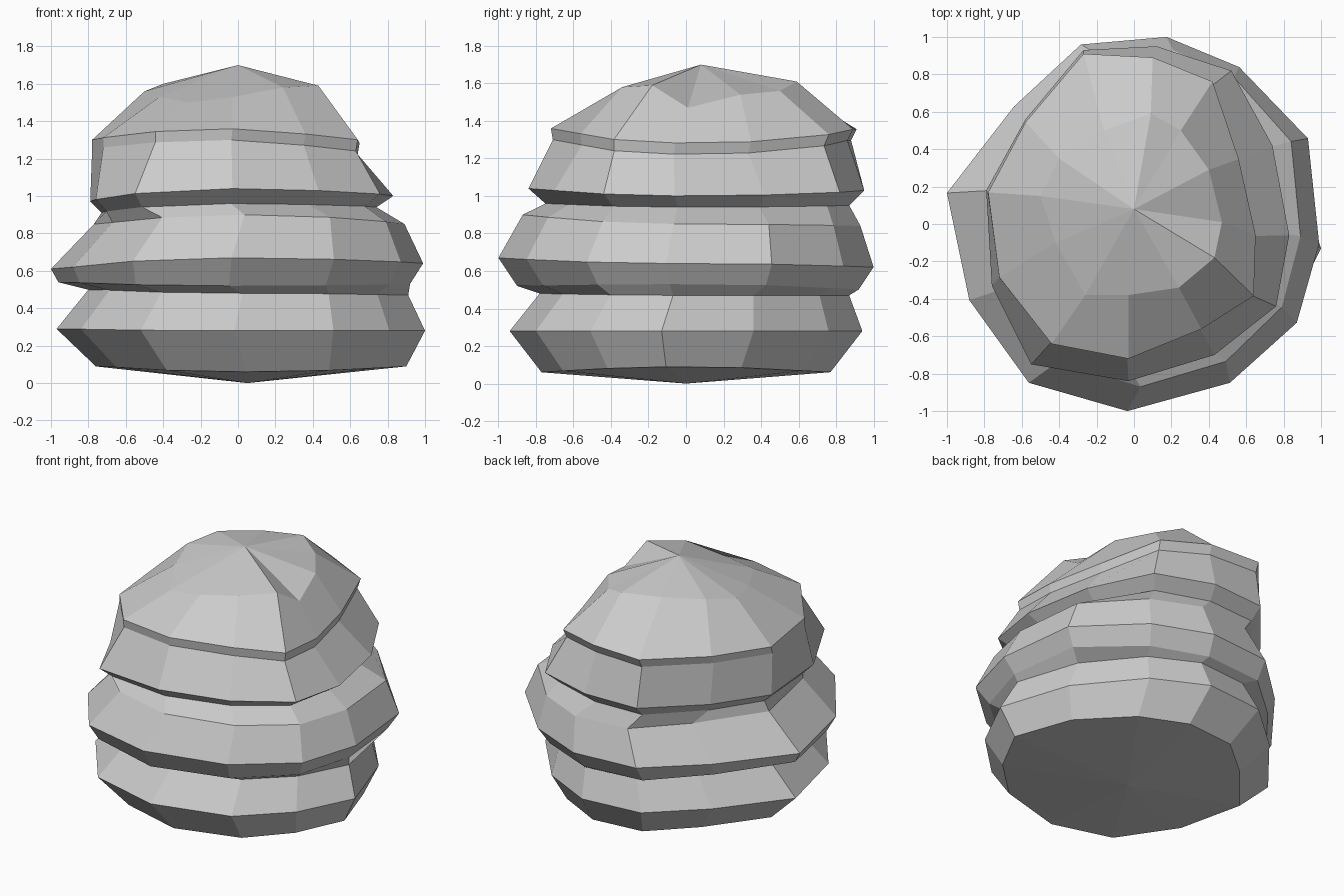
import bpy, bmesh

# Twelve-sided plan outlines, counter-clockwise from the front
LOWER = [(-.02, -.94), (.51, -.80), (.81, -.51), (1, -.13), (.84, .36), (.51, .76),
         (.15, .94), (-.28, .90), (-.62, .60), (-.97, .17), (-.84, -.38), (-.52, -.81)]
WIDE = [(-.03, -.99), (.52, -.84), (.88, -.52), (1, -.10), (.94, .46), (.57, .84),
        (.18, 1), (-.28, .96), (-.64, .63), (-1, .17), (-.88, -.40), (-.56, -.84)]
MIDDLE = [(-.03, -.84), (.43, -.70), (.76, -.44), (.83, -.06), (.74, .42), (.52, .82),
          (.12, .95), (-.27, .93), (-.58, .56), (-.79, .18), (-.76, -.33), (-.55, -.75)]
UPPER = [(-.03, -.72), (.36, -.56), (.64, -.38), (.65, -.05), (.56, .36), (.42, .78),
         (.10, .91), (-.27, .93), (-.58, .56), (-.78, .18), (-.72, -.28), (-.44, -.64)]
# Uneven shoulder of the crown: x, y, z
CROWN = [(-.03, -.38, 1.53), (.24, -.34, 1.58), (.43, -.18, 1.59), (.47, .01, 1.47),
         (.40, .29, 1.54), (.25, .50, 1.56), (.09, .59, 1.61), (-.16, .50, 1.61),
         (-.40, .35, 1.60), (-.50, .15, 1.56), (-.42, -.10, 1.53), (-.26, -.38, 1.50)]

# outline, x min, x max, y min, y max, then heights at left, right, front, back
RINGS = [
    (LOWER, -.76, .90, -.77, .77, .09, .09, .06, .06),
    (LOWER, -.97, 1.0, -.94, .94, .29, .28, .28, .28),
    (LOWER, -.80, .91, -.78, .87, .50, .47, .48, .47),
    (WIDE, -.96, .92, -.90, .92, .54, .53, .52, .50),
    (WIDE, -1.0, .99, -1.0, 1.0, .61, .64, .67, .62),
    (WIDE, -.77, .89, -.87, .93, .85, .85, .90, .84),
    (MIDDLE, -.73, .74, -.75, .87, .91, .94, .96, .95),
    (MIDDLE, -.79, .83, -.84, .95, .97, 1.0, 1.04, 1.03),
    (UPPER, -.78, .64, -.71, .88, 1.25, 1.22, 1.30, 1.30),
    (UPPER, -.78, .65, -.72, .91, 1.30, 1.28, 1.36, 1.36),
]


def ring_points(outline, x0, x1, y0, y1, left, right, front, back):
    xs, ys = zip(*outline)
    points = []
    for x, y in outline:
        u = (x - min(xs)) / (max(xs) - min(xs))
        v = (y - min(ys)) / (max(ys) - min(ys))
        a, b = (2 * u - 1) ** 2, (2 * v - 1) ** 2
        zx = right if u > .5 else left
        zy = back if v > .5 else front
        points.append((x0 + u * (x1 - x0), y0 + v * (y1 - y0),
                       (a * zx + b * zy) / (a + b)))
    return points


# Stacked body: loft all the rings, then close with centre fans
bm = bmesh.new()
sections = [ring_points(*r) for r in RINGS] + [CROWN]
loops = [[bm.verts.new(p) for p in s] for s in sections]
n = len(WIDE)
for low, high in zip(loops, loops[1:]):
    for i in range(n):
        j = (i + 1) % n
        bm.faces.new((low[i], low[j], high[j], high[i]))
base = bm.verts.new((.05, 0, 0))
peak = bm.verts.new((0, .08, 1.70))
for i in range(n):
    j = (i + 1) % n
    bm.faces.new((loops[0][j], loops[0][i], base))
    bm.faces.new((loops[-1][i], loops[-1][j], peak))
bmesh.ops.recalc_face_normals(bm, faces=bm.faces)

mesh = bpy.data.meshes.new("layered_rock")
bm.to_mesh(mesh)
bm.free()
rock = bpy.data.objects.new("layered_rock", mesh)
bpy.context.collection.objects.link(rock)
